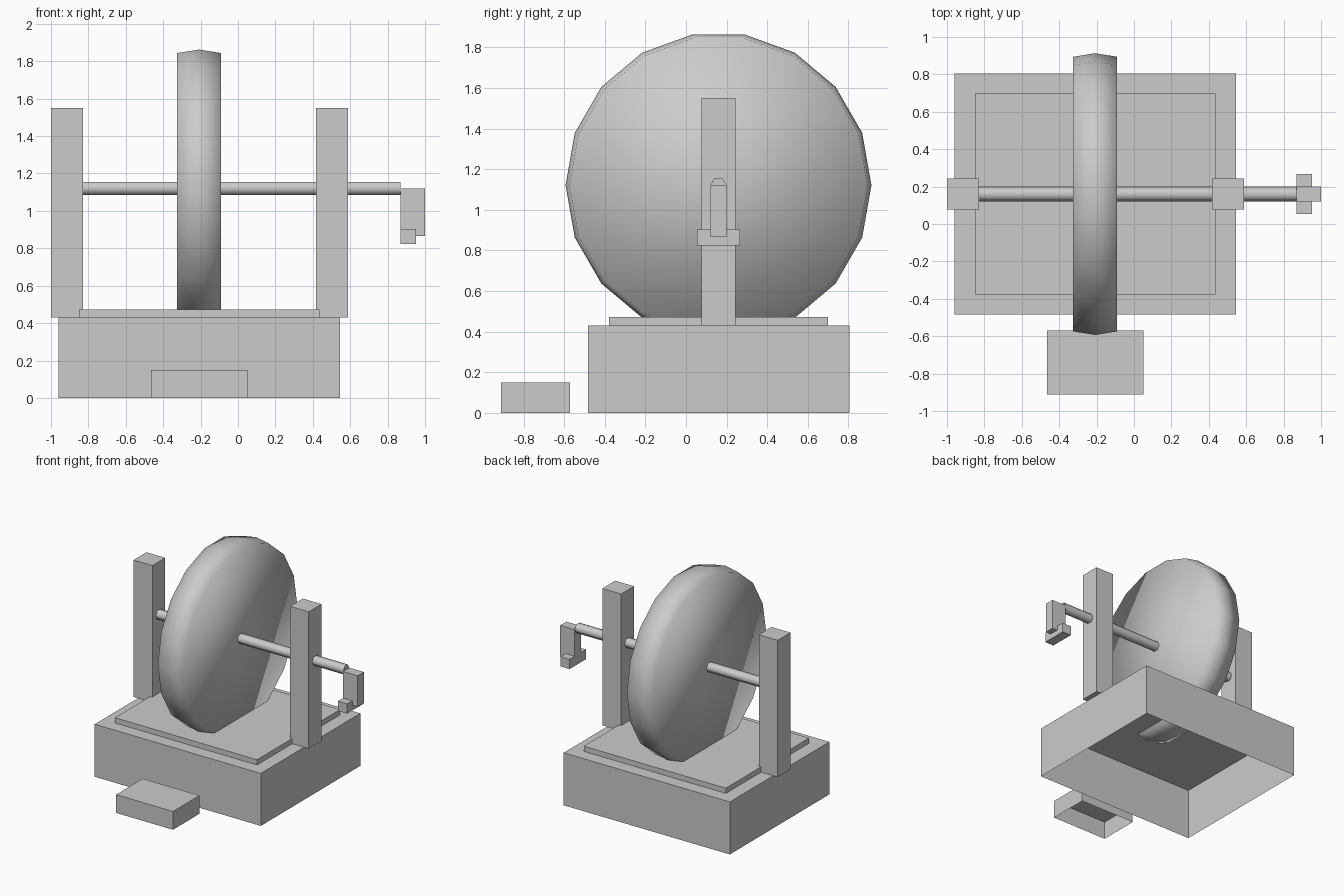
import bpy, bmesh
from math import pi, cos, sin

if "Cube" in bpy.data.objects:
    bpy.data.objects.remove(bpy.data.objects["Cube"])

Y, Z = 0.16, 1.121   # axle line


def make(name, bm, smooth=False):
    mesh = bpy.data.meshes.new(name)
    bm.to_mesh(mesh)
    bm.free()
    obj = bpy.data.objects.new(name, mesh)
    bpy.context.collection.objects.link(obj)
    if smooth:
        mesh.shade_smooth()
    return obj


def box(name, x, y, z, open_bottom=False):
    bm = bmesh.new()
    bmesh.ops.create_cube(bm, size=1)
    for v in bm.verts:
        v.co = [lim[0] if c < 0 else lim[1] for c, lim in zip(v.co, (x, y, z))]
    bm.normal_update()
    if open_bottom:
        under = [f for f in bm.faces if f.normal.z < -0.9]
        bmesh.ops.delete(bm, geom=under, context='FACES')
    return make(name, bm)


def turned(name, profile, sides):
    """Capped solid around the axle line from (x, radius) pairs."""
    bm = bmesh.new()
    rings = [[bm.verts.new((x, Y + r * cos(2 * pi * i / sides),
                            Z + r * sin(2 * pi * i / sides)))
              for i in range(sides)] for x, r in profile]
    for a, b in zip(rings, rings[1:]):
        for i in range(sides):
            j = (i + 1) % sides
            bm.faces.new((a[i], a[j], b[j], b[i]))
    bm.faces.new(rings[0])
    bm.faces.new(rings[-1])
    bmesh.ops.recalc_face_normals(bm, faces=bm.faces)
    return make(name, bm, smooth=True)


# Base, raised plate and step (hollow from below)
box("base", (-0.96, 0.545), (-0.483, 0.804), (0, 0.43), True)
box("base_plate", (-0.85, 0.437), (-0.378, 0.698), (0.43, 0.473), True)
box("step", (-0.465, 0.05), (-0.912, -0.57), (0, 0.15), True)

# Posts on both sides
for name, x in (("left_post", -1.0), ("right_post", 0.417)):
    box(name, (x, x + 0.17), (Y - 0.083, Y + 0.083), (0.43, 1.55))

# Grinding wheel with a slightly ridged rim
turned("grinding_wheel", [(-0.325, 0.734), (-0.207, 0.753), (-0.09, 0.734)], 18)

# Axle and crank
axle = turned("axle", [(-0.86, 0.04), (0.869, 0.04)], 6)
bpy.context.view_layer.objects.active = axle
axle.select_set(True)
bpy.ops.object.shade_smooth_by_angle(angle=1.1)
box("crank_arm", (0.868, 1.0), (Y - 0.04, Y + 0.04), (0.866, Z))
box("crank_handle", (0.868, 0.951), (Y - 0.106, Y + 0.106), (0.823, 0.903))
